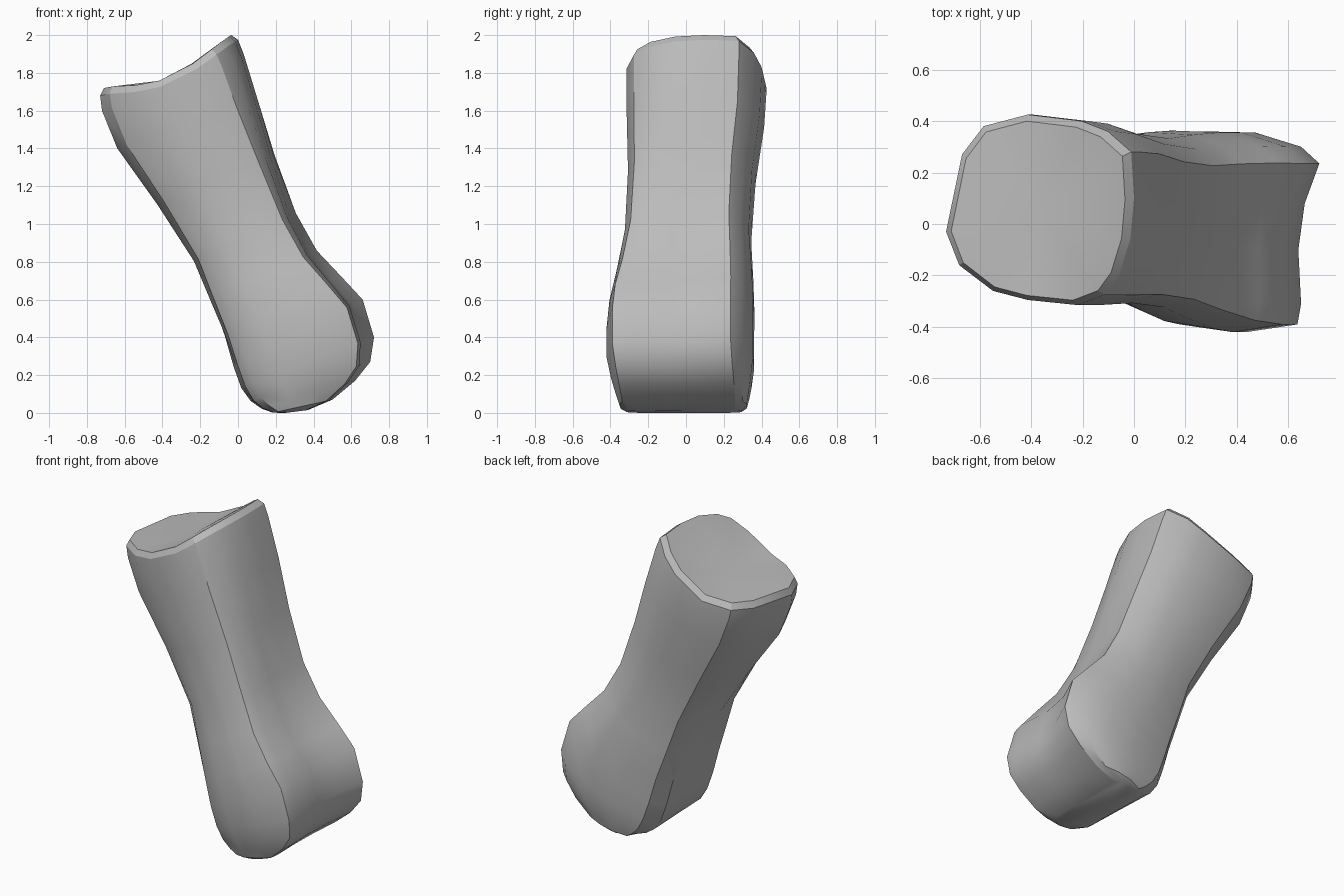
import bpy, bmesh, math

cube = bpy.data.objects.get("Cube")
if cube:
    bpy.data.objects.remove(cube, do_unlink=True)

mat = bpy.data.materials.new("bone_grey")
mat.use_nodes = True
grey = (0.5, 0.5, 0.5, 1)
mat.diffuse_color = grey
mat.node_tree.nodes["Principled BSDF"].inputs["Base Color"].default_value = grey

# Cross-sections (across, y): palm side is -1, back of the bone is +1
BASE = [(-1, -.03), (-.86, -.16), (-.5, -.26), (-.13, -.295), (.4, -.315),
        (.69, -.275), (.84, -.2), (.96, -.06), (1, .1), (.97, .28),
        (.72, .36), (.44, .4), (-.13, .425), (-.6, .38), (-.83, .27)]
HEAD = [(-.95, 0), (-.92, -.27), (-.8, -.33), (-.4, -.39), (.2, -.42),
        (.76, -.39), (.8, -.31), (.77, -.1), (.84, .08), (1, .235),
        (.8, .3), (.3, .355), (-.3, .36), (-.8, .32), (-.98, .23)]
TIP = [(-.97, 0), (-.97, -.25), (-.8, -.31), (-.4, -.33), (.2, -.33),
       (.8, -.32), (.88, -.27), (.85, -.1), (.88, .08), (1, .27),
       (.8, .3), (.3, .31), (-.3, .31), (-.8, .29), (-.97, .22)]
SECTIONS = [BASE, HEAD, TIP]
CORNERS = {1, 5, 9, 13}

# Stations: palm x, z, back x, z, section blend, y scale, rim dip
STATIONS = [
    (-.71, 1.72, -.035, 2.0, 0, .94, .085),
    (-.73, 1.68, 0, 1.975, 0, 1, .085),
    (-.72, 1.6, .03, 1.9, 0, 1, .05),
    (-.64, 1.4, .11, 1.65, .05, .98, 0),
    (-.43, 1.1, .2, 1.37, .25, .9, 0),
    (-.24, .8, .31, 1.06, .5, .88, 0),
    (-.16, .6, .42, .86, .7, .94, 0),
    (-.08, .4, .55, .72, .9, .99, 0),
    (-.03, .24, .66, .6, 1, 1, 0),
    (.01, .13, .72, .4, 1, 1, 0),
    (.06, .06, .7, .27, 1.25, 1, 0),
    (.12, .02, .62, .17, 1.5, 1, 0),
    (.18, 0, .5, .07, 1.75, 1, 0),
    (.25, 0, .37, .015, 2, .95, 0),
]


def ring(bm, station):
    xa, za, xb, zb, blend, scale, dip = station
    part = min(int(blend), 1)
    t = blend - part
    verts = []
    for (u0, y0), (u1, y1) in zip(SECTIONS[part], SECTIONS[part + 1]):
        u = u0 + (u1 - u0) * t
        y = (y0 + (y1 - y0) * t) * scale
        k = (u + 1) / 2
        z = za + (zb - za) * k - dip * (1 - u * u) ** 1.5
        verts.append(bm.verts.new((xa + (xb - xa) * k, y, z)))
    return verts


# Shaft, lofted from the socket rim down to the rounded head
bm = bmesh.new()
rings = [ring(bm, s) for s in STATIONS]
n = len(BASE)
for a, b in zip(rings, rings[1:]):
    for i in range(n):
        j = (i + 1) % n
        bm.faces.new((a[i], a[j], b[j], b[i]))

# Shallow socket at the top, closed tip at the bottom
centre = bm.verts.new((-.36, .06, 1.765))
for i in range(n):
    bm.faces.new((rings[0][(i + 1) % n], rings[0][i], centre))
bm.faces.new(rings[-1])
bmesh.ops.recalc_face_normals(bm, faces=bm.faces)

mesh = bpy.data.meshes.new("finger_bone")
bm.to_mesh(mesh)
bm.free()
mesh.materials.append(mat)
bone = bpy.data.objects.new("finger_bone", mesh)
bpy.context.collection.objects.link(bone)
bpy.context.view_layer.objects.active = bone
bone.select_set(True)
bpy.ops.object.shade_smooth_by_angle(angle=math.radians(34))

# Crisp ridges along the four corners and around the socket rim
for edge in mesh.edges:
    a, b = sorted(edge.vertices)
    along = b - a == n and a % n in CORNERS
    if along or b < n or (n <= a and b < 2 * n):
        edge.use_edge_sharp = True
